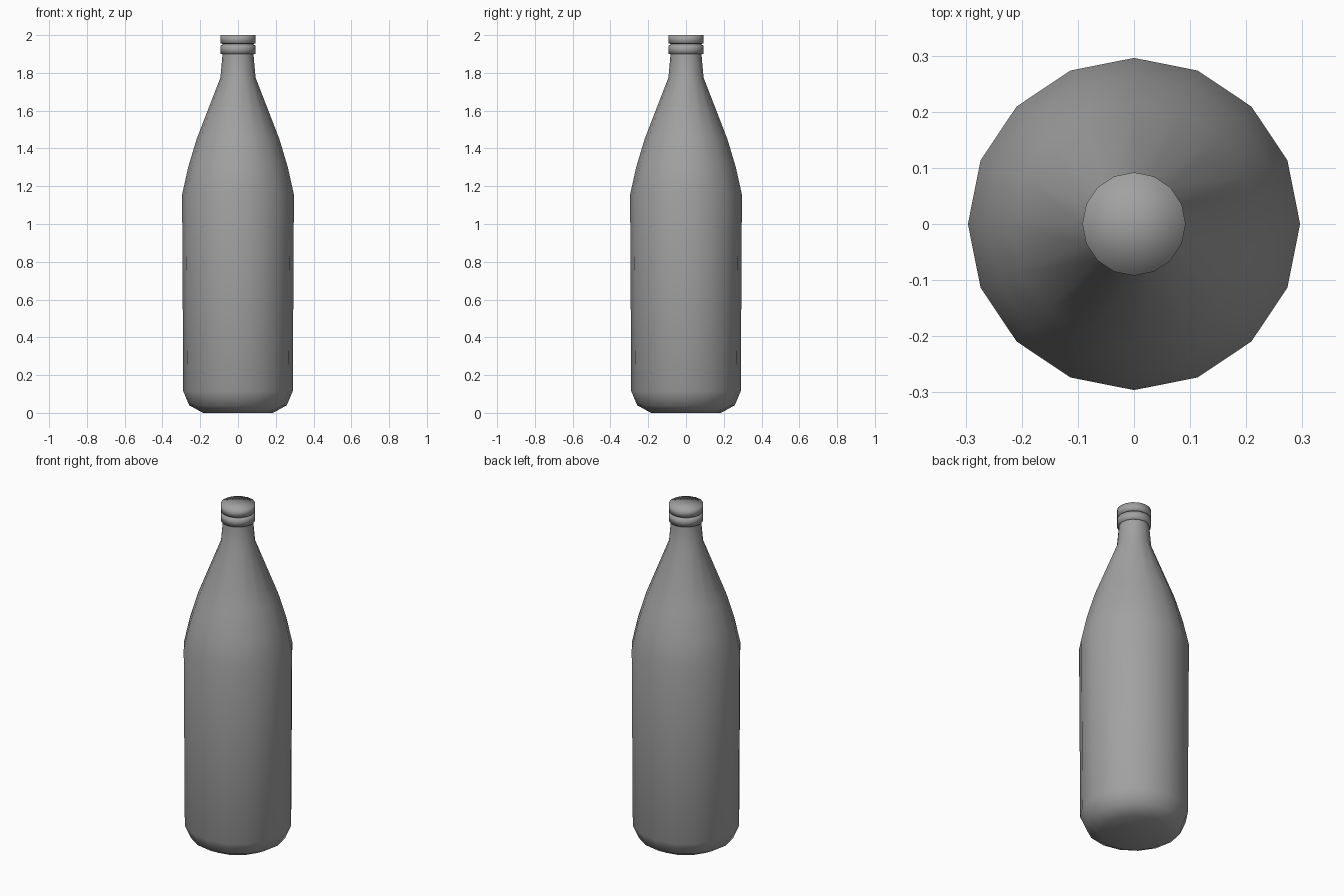
import bpy, bmesh, math

if "Cube" in bpy.data.objects:
    bpy.data.objects.remove(bpy.data.objects["Cube"])

SIDES = 16

# Dark grey shared by all parts
grey = bpy.data.materials.new("dark_grey")
grey.diffuse_color = (0.36, 0.36, 0.36, 1)
grey.use_nodes = True
grey.node_tree.nodes["Principled BSDF"].inputs["Base Color"].default_value = grey.diffuse_color


def lathe(name, profile):
    """Revolve (radius, z) points around z; radius 0 makes a pole."""
    bm = bmesh.new()
    rings = []
    for r, z in profile:
        if r == 0:
            rings.append([bm.verts.new((0, 0, z))] * SIDES)
        else:
            rings.append([bm.verts.new((r * math.cos(2 * math.pi * i / SIDES),
                                        r * math.sin(2 * math.pi * i / SIDES), z))
                          for i in range(SIDES)])
    for low, high in zip(rings, rings[1:]):
        for i in range(SIDES):
            j = (i + 1) % SIDES
            corners = list(dict.fromkeys([low[i], low[j], high[j], high[i]]))
            bm.faces.new(corners).smooth = True
    bmesh.ops.recalc_face_normals(bm, faces=bm.faces)
    mesh = bpy.data.meshes.new(name)
    bm.to_mesh(mesh)
    bm.free()
    mesh.materials.append(grey)
    obj = bpy.data.objects.new(name, mesh)
    bpy.context.collection.objects.link(obj)
    return obj


# Bottle body with rounded foot, long shoulder and neck
lathe("bottle", [
    (0, 0.004), (0.185, 0.0), (0.258, 0.04), (0.29, 0.115),
    (0.296, 1.155), (0.264, 1.30), (0.219, 1.45), (0.093, 1.775),
    (0.081, 1.91), (0.081, 1.97), (0, 1.97)])

# Tamper ring below the cap
lathe("cap_ring", [
    (0.078, 1.90), (0.092, 1.90), (0.092, 1.946), (0.078, 1.949)])

# Screw cap, shaded smoothly over its top edge
lathe("cap", [
    (0.078, 1.953), (0.092, 1.956), (0.092, 2.0), (0, 2.0)])
